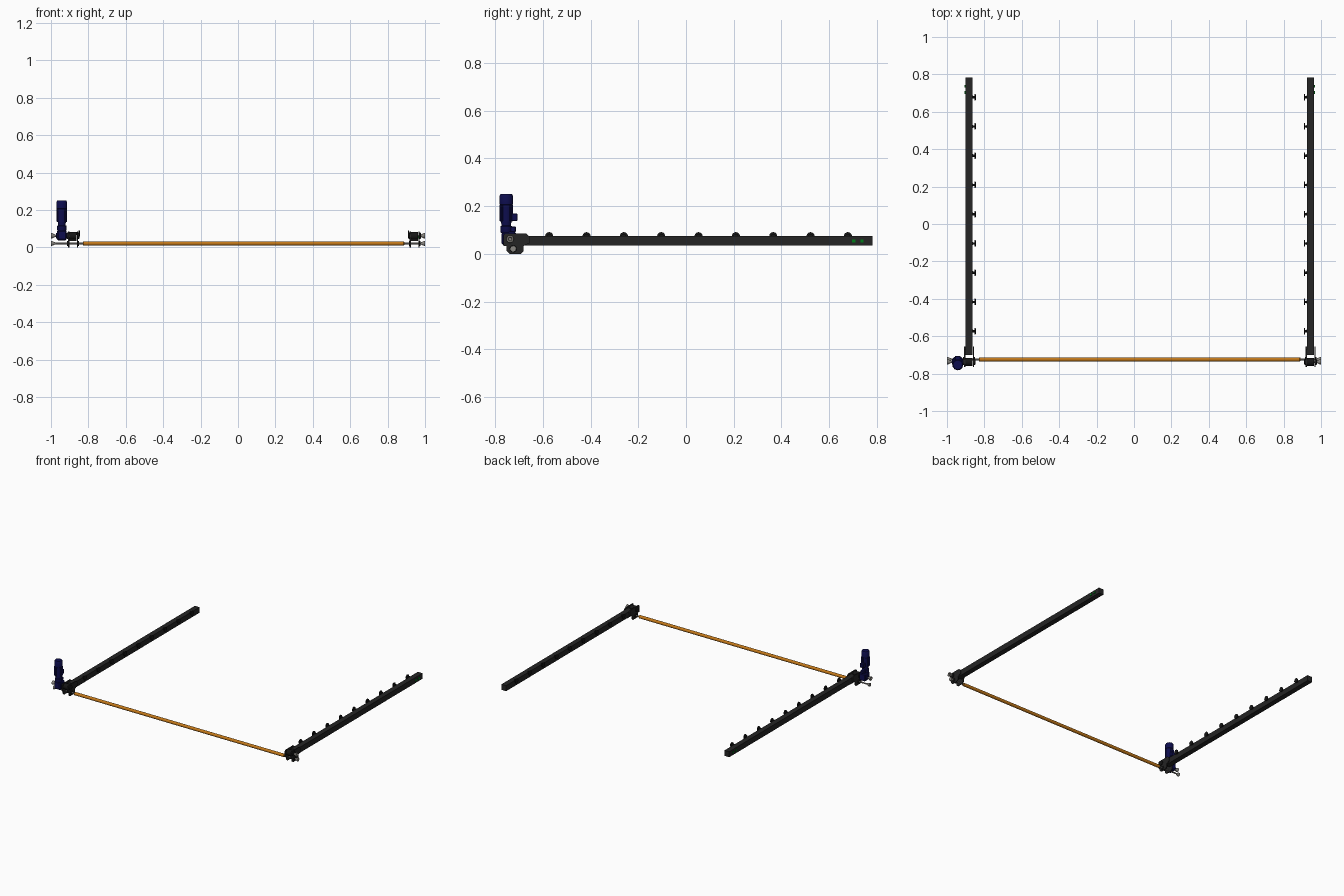
import bpy, bmesh, math
from mathutils import Matrix, Vector

if "Cube" in bpy.data.objects:
    bpy.data.objects.remove(bpy.data.objects["Cube"])


def mat(name, rgb):
    m = bpy.data.materials.new(name)
    m.diffuse_color = (*rgb, 1)
    m.use_nodes = True
    m.node_tree.nodes["Principled BSDF"].inputs["Base Color"].default_value = m.diffuse_color
    return m


DARK = mat("dark_frame", (0.018, 0.018, 0.018))
BLACK = mat("black_plastic", (0.008, 0.008, 0.008))
NAVY = mat("navy_paint", (0.004, 0.004, 0.075))
ORANGE = mat("orange_tube", (0.55, 0.19, 0.01))
STEEL = mat("steel", (0.25, 0.24, 0.22))
GREEN = mat("green_marker", (0.0, 0.2, 0.01))


def finish(name, bm, material, smooth=False):
    bmesh.ops.recalc_face_normals(bm, faces=bm.faces)
    me = bpy.data.meshes.new(name)
    bm.to_mesh(me)
    bm.free()
    ob = bpy.data.objects.new(name, me)
    bpy.context.collection.objects.link(ob)
    me.materials.append(material)
    if smooth:
        bpy.ops.object.select_all(action='DESELECT')
        ob.select_set(True)
        bpy.context.view_layer.objects.active = ob
        bpy.ops.object.shade_smooth_by_angle(angle=math.radians(35))
    return ob


def box(name, x, y, z, material, bevel=0):
    bm = bmesh.new()
    bmesh.ops.create_cube(bm, size=1)
    for v in bm.verts:
        v.co = Vector(((x[0] + x[1]) / 2 + v.co.x * (x[1] - x[0]),
                       (y[0] + y[1]) / 2 + v.co.y * (y[1] - y[0]),
                       (z[0] + z[1]) / 2 + v.co.z * (z[1] - z[0])))
    if bevel:
        bmesh.ops.bevel(bm, geom=bm.edges[:], offset=bevel, segments=1, affect='EDGES')
    return finish(name, bm, material)


def lathe(name, profile, axis, centre, material, n=24):
    """Spin (distance along axis, radius) pairs about an X or Z axis."""
    bm = bmesh.new()
    rings = []
    for t, r in profile:
        ring = []
        for i in range(n):
            a = 2 * math.pi * i / n
            c, s = r * math.cos(a), r * math.sin(a)
            p = (t, centre[0] + c, centre[1] + s) if axis == 'X' else (centre[0] + c, centre[1] + s, t)
            ring.append(bm.verts.new(p))
        rings.append(ring)
    for a, b in zip(rings, rings[1:]):
        for i in range(n):
            j = (i + 1) % n
            bm.faces.new((a[i], a[j], b[j], b[i]))
    bm.faces.new(rings[0])
    bm.faces.new(rings[-1])
    return finish(name, bm, material, True)


def plate(name, outline, x0, x1, material):
    """Extrude a YZ outline along X."""
    bm = bmesh.new()
    f = bm.faces.new([bm.verts.new((x0, y, z)) for y, z in outline])
    r = bmesh.ops.extrude_face_region(bm, geom=[f])
    bmesh.ops.translate(bm, vec=(x1 - x0, 0, 0),
                        verts=[v for v in r['geom'] if isinstance(v, bmesh.types.BMVert)])
    return finish(name, bm, material)


BRACKET = [(-.765, .033), (-.765, .078), (-.758, .085), (-.67, .085), (-.655, .072),
           (-.655, .045), (-.68, .033), (-.68, .012), (-.692, 0), (-.74, 0),
           (-.752, .012), (-.752, .033)]
PULLEY = (-.737, .062)
DRIVE = (-.724, .021)

# two rails; s points from the rail towards the middle of the model
for side, cx, s in (("left", -.882, 1), ("right", .944, -1)):
    end = -s

    # rail body
    box(side + "_rail", (cx - .019, cx + .019), (-.70, .782), (.034, .075), DARK)
    # end bracket: side plates, pulley and bearing housings
    for k, d in (("inner", s), ("outer", -s)):
        plate(f"{side}_{k}_bracket_plate", BRACKET, cx + d * .020, cx + d * .026, DARK)
        lathe(f"{side}_{k}_bearing", [(cx + d * .025, .018), (cx + d * .031, .018), (cx + d * .034, .012)],
              'X', PULLEY, BLACK, 12)
        lathe(f"{side}_{k}_drive_bearing", [(cx + d * .025, .015), (cx + d * .031, .013)],
              'X', DRIVE, BLACK, 12)
    lathe(side + "_end_pulley", [(cx - .019, .021), (cx + .019, .021)], 'X', PULLEY, BLACK)

    # upper axle with flared end
    lathe(side + "_axle", [(cx, .005), (end * .975, .005)], 'X', PULLEY, STEEL, 16)
    lathe(side + "_axle_flare", [(end * .972, .005), (end * .978, .006), (end * .996, .015),
                                 (end, .015), (end, .009), (end * .992, .006)], 'X', PULLEY, STEEL)
    # lower drive shaft end with collar
    lathe(side + "_shaft_end", [(s * -.82, .005), (end * .99, .005)], 'X', DRIVE, STEEL, 16)
    lathe(side + "_shaft_collar", [(end * .976, .005), (end * .995, .013), (end, .013)],
          'X', DRIVE, STEEL)

    # guide wheels along the inner edge
    for i in range(9):
        c = (-.573 + i * .1564, .074)
        lathe(f"{side}_guide_wheel_{i + 1}",
              [(cx + s * .018, .010), (cx + s * .022, .006), (cx + s * .029, .006),
               (cx + s * .030, .017), (cx + s * .035, .017), (cx + s * .036, .015)],
              'X', c, BLACK, 16)
    # green markers on the outer face
    for i, y in enumerate((.703, .737)):
        xs = sorted((cx - s * .018, cx - s * .024))
        box(f"{side}_marker_{i + 1}", xs, (y - .007, y + .007), (.048, .061), GREEN)

# orange cross tube
lathe("cross_tube", [(-.83, .008), (-.826, .0115), (.886, .0115), (.89, .008)], 'X', DRIVE, ORANGE)

# motor: gearbox, flange, ribbed body and terminal box
M = (-.942, -.753)
box("gearbox", (-.967, -.917), (-.772, -.712), (.038, .092), NAVY, .006)
lathe("gearbox_hub", [(-.974, .014), (-.910, .014)], 'X', PULLEY, NAVY)
lathe("motor_flange", [(.088, .022), (.094, .025), (.115, .025), (.118, .020), (.140, .022)],
      'Z', M, NAVY)
box("flange_lug", (-.956, -.928), (-.75, -.712), (.090, .115), NAVY, .004)
lathe("motor_body", [(.134, .020), (.136, .0265), (.205, .0265), (.207, .0285),
                     (.243, .0285), (.250, .024)], 'Z', M, NAVY)
box("terminal_box", (-.957, -.927), (-.74, -.706), (.138, .168), NAVY, .002)
bm = bmesh.new()
for i in range(20):
    m = (Matrix.Translation((M[0], M[1], .171)) @ Matrix.Rotation(2 * math.pi * i / 20, 4, 'Z')
         @ Matrix.Translation((.026, 0, 0)) @ Matrix.Diagonal((.006, .003, .066, 1)))
    bmesh.ops.create_cube(bm, size=1, matrix=m)
finish("cooling_fins", bm, NAVY)
